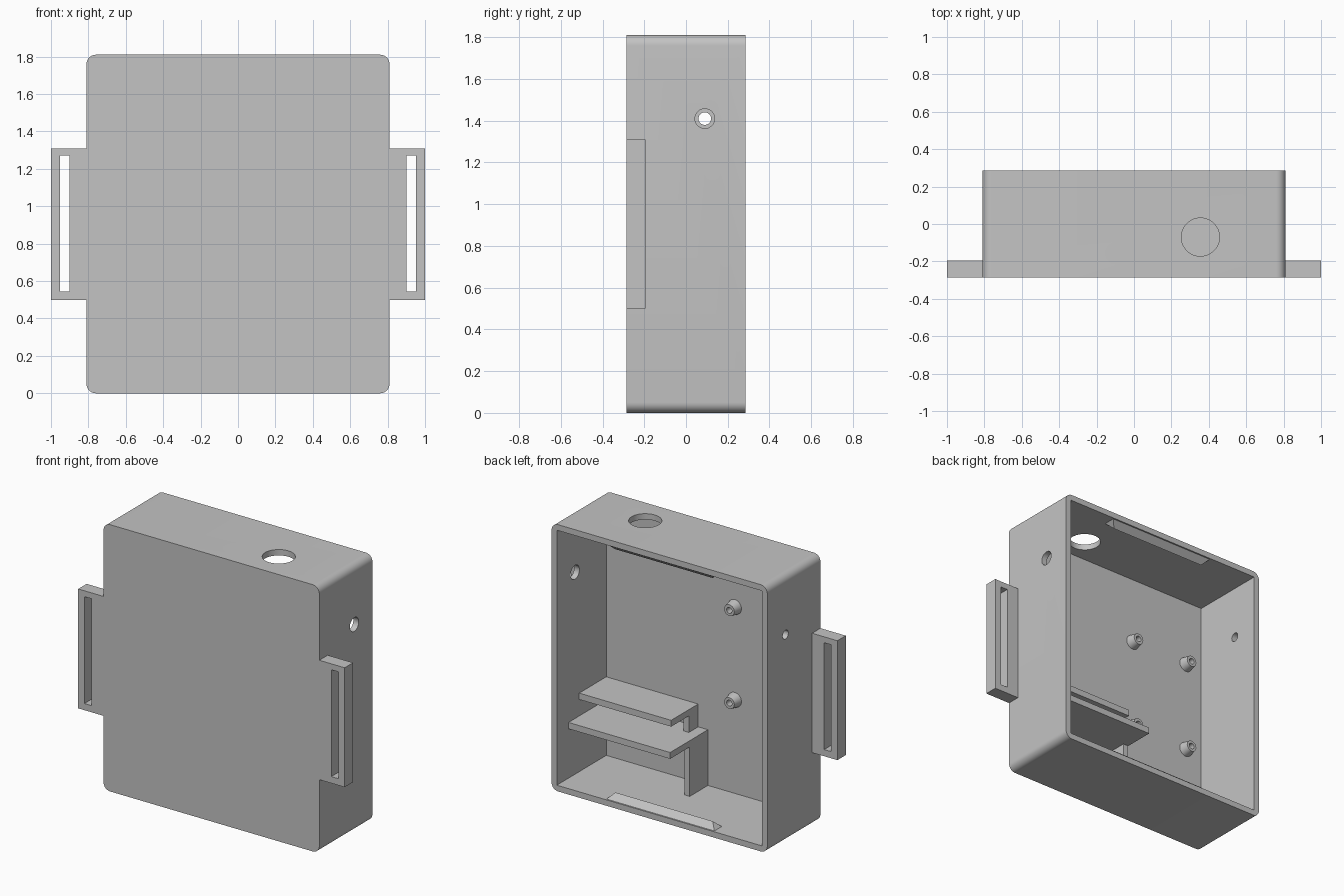
import bpy, bmesh, math
from mathutils import Matrix, Vector

if "Cube" in bpy.data.objects:
    bpy.data.objects.remove(bpy.data.objects["Cube"], do_unlink=True)

grey = bpy.data.materials.new("plain grey")
grey.use_nodes = True
COLOUR = (0.55, 0.55, 0.55, 1)
grey.diffuse_color = COLOUR
grey.node_tree.nodes["Principled BSDF"].inputs["Base Color"].default_value = COLOUR

W, H, D = 0.81, 1.81, 0.285      # half width, height, half depth
T = 0.04                         # wall thickness
FLOOR_Y = -D + T                 # inside face of the front wall


def finish(name, bm):
    bmesh.ops.recalc_face_normals(bm, faces=bm.faces)
    mesh = bpy.data.meshes.new(name)
    bm.to_mesh(mesh)
    bm.free()
    mesh.materials.append(grey)
    obj = bpy.data.objects.new(name, mesh)
    bpy.context.collection.objects.link(obj)
    return obj


def box(name, lo, hi, radius=0):
    """Box between two corners, with optional rounding of the edges along y."""
    bm = bmesh.new()
    lo, hi = Vector(lo), Vector(hi)
    size = Matrix.Diagonal((*(hi - lo), 1))
    bmesh.ops.create_cube(bm, size=1, matrix=Matrix.Translation((lo + hi) / 2) @ size)
    if radius:
        edges = [e for e in bm.edges
                 if abs(e.verts[0].co.y - e.verts[1].co.y) > 0.1]
        bmesh.ops.bevel(bm, geom=edges, offset=radius, segments=8,
                        profile=0.5, affect='EDGES')
    return finish(name, bm)


def cylinder(name, centre, radius, length, axis):
    bm = bmesh.new()
    turn = Vector((0, 0, 1)).rotation_difference(Vector(axis)).to_matrix().to_4x4()
    bmesh.ops.create_cone(bm, cap_ends=True, segments=48, radius1=radius,
                          radius2=radius, depth=length,
                          matrix=Matrix.Translation(centre) @ turn)
    return finish(name, bm)


def activate(obj):
    bpy.ops.object.select_all(action='DESELECT')
    obj.select_set(True)
    bpy.context.view_layer.objects.active = obj


def cut(target, cutter):
    cutter.hide_render = True
    mod = target.modifiers.new("cut", 'BOOLEAN')
    mod.operation = 'DIFFERENCE'
    mod.solver = 'EXACT'
    mod.object = cutter
    activate(target)
    bpy.ops.object.modifier_apply(modifier=mod.name)
    bpy.data.objects.remove(cutter, do_unlink=True)


def smooth(obj):
    activate(obj)
    bpy.ops.object.shade_smooth_by_angle(angle=math.radians(30))


# Case: rounded tray, open at the back, with cable and button holes
case = box("case", (-W, -D, 0), (W, D, H), radius=0.05)
cut(case, box("cavity", (-W + T, FLOOR_Y, T), (W - T, D + 0.1, H - T)))
cut(case, cylinder("top_hole", (0.355, -0.07, H), 0.102, 0.2, (0, 0, 1)))
for side, radius in ((1, 0.047), (-1, 0.03)):
    cut(case, cylinder("side_hole", (side * W, 0.09, 1.41), radius, 0.2, (1, 0, 0)))
smooth(case)

# Strap loops on both sides
for side, label in ((1, "left"), (-1, "right")):
    xs = sorted((side * (W - 0.01), side))
    loop = box(label + "_strap_loop", (xs[0], -D, 0.5), (xs[1], -D + 0.09, 1.31))
    xs = sorted((side * 0.9, side * 0.953))
    cut(loop, box("slot", (xs[0], -D - 0.1, 0.545), (xs[1], 0, 1.27)))

# Two shelves on the side wall, each with a short support at its free end
for label, x, top, depth, post, base in (
        ("lower", 0.007, 0.418, 0.405, 0.195, T),
        ("upper", 0.08, 0.573, 0.29, 0.1, 0.418)):
    under = top - 0.043
    box(label + "_shelf", (x, FLOOR_Y, under), (W - T, FLOOR_Y + depth, top))
    box(label + "_shelf_post", (x, FLOOR_Y, base), (x + T, FLOOR_Y + post, under))


def standoff(name, x, z):
    """Tapered hollow screw post rising from the front wall."""
    bm = bmesh.new()
    profile = ((0.05, 0), (0.038, 0.06), (0.02, 0.06), (0.02, 0.002), (0, 0.002))
    verts = [bm.verts.new((x + r, FLOOR_Y + h, z)) for r, h in profile]
    edges = [bm.edges.new(pair) for pair in zip(verts, verts[1:])]
    bmesh.ops.spin(bm, geom=verts + edges, cent=(x, 0, z), axis=(0, 1, 0),
                   angle=math.tau, steps=32)
    bmesh.ops.remove_doubles(bm, verts=bm.verts, dist=0.0005)
    smooth(finish(name, bm))


for row, z in (("lower", 0.675), ("upper", 1.305)):
    for column, x in (("inner", -0.195), ("outer", -0.64)):
        standoff(f"{row}_{column}_standoff", x, z)


def snap_ridge(name, z, up):
    """Hipped ridge near the open rim that holds the lid."""
    bm = bmesh.new()
    for x in (-1, 1):
        for y in (0.195, 0.275):
            bm.verts.new((x * 0.405, y, z))
        bm.verts.new((x * 0.365, 0.235, z + up * T))
    bmesh.ops.convex_hull(bm, input=bm.verts)
    finish(name, bm)


snap_ridge("bottom_snap_ridge", T, 1)
snap_ridge("top_snap_ridge", H - T, -1)
